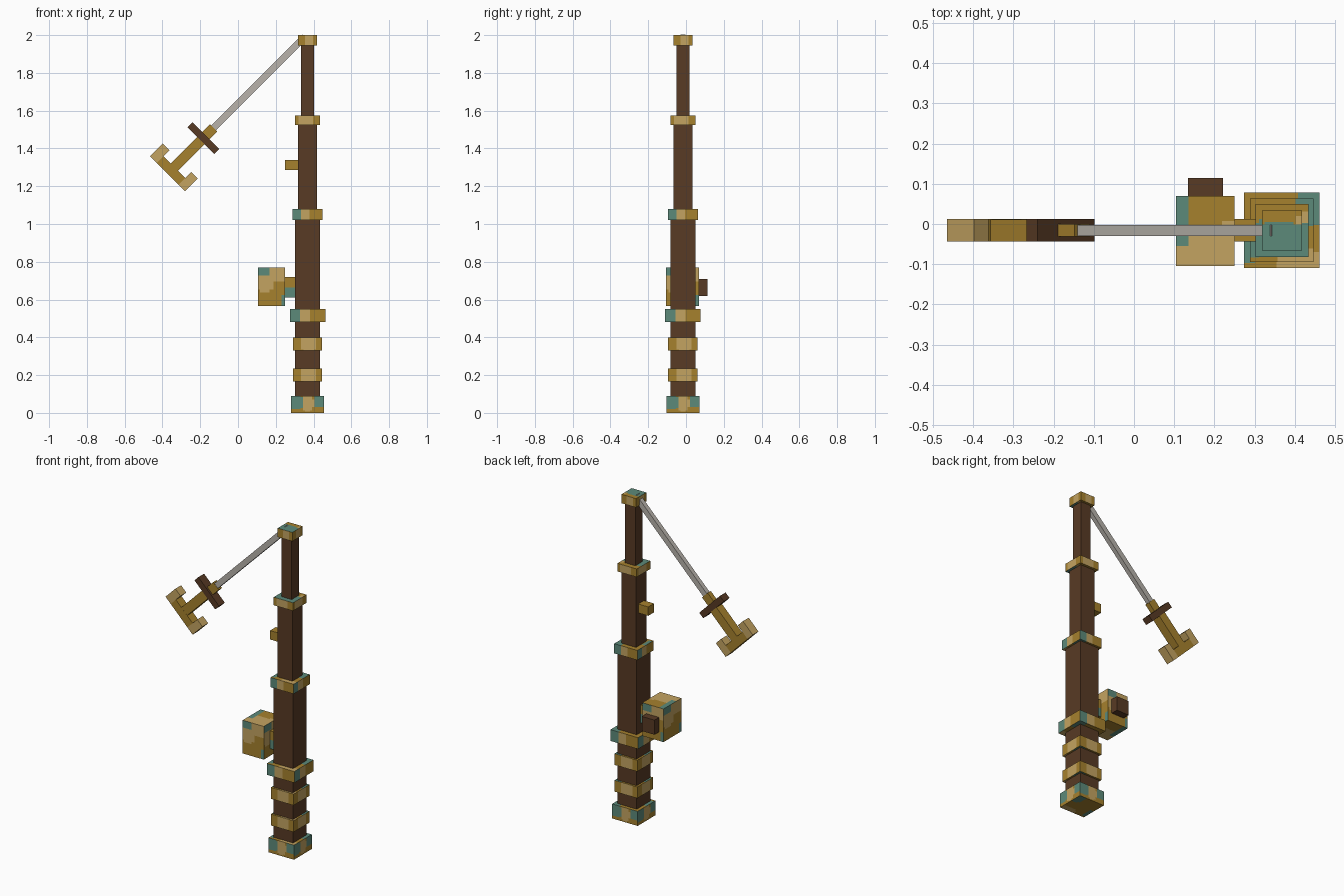
import bpy
import bmesh
import math
from mathutils import Vector, Matrix

cube = bpy.data.objects.get("Cube")
if cube:
    bpy.data.objects.remove(cube, do_unlink=True)


def material(name, rgb):
    m = bpy.data.materials.new(name)
    m.use_nodes = True
    m.diffuse_color = (*rgb, 1)
    m.node_tree.nodes["Principled BSDF"].inputs["Base Color"].default_value = (*rgb, 1)
    return m


GOLD = material("aged gold", (0.38, 0.22, 0.027))
TAN = material("pale brass", (0.55, 0.37, 0.12))
TEAL = material("green patina", (0.108, 0.255, 0.195))
BROWN = material("dark wood", (0.098, 0.043, 0.018))
GREY = material("line grey", (0.48, 0.45, 0.41))

AX, AY = 0.368, -0.016   # pole axis
Z = Vector((0, 0, 1))

# Patina patches on a face: colour slot, centre and half size as fractions
BAND_TOP = [(2, 0.95, 0.85, 0.25, 0.25), (2, 0.05, 0.3, 0.12, 0.2), (1, 0.75, 0.05, 0.3, 0.18)]
CAP_TOP = [(1, 0.95, 0.75, 0.1, 0.12), (2, 0.45, 0.33, 0.6, 0.36)]
PATTERNS = {
    "base": ([(2, 0.12, 0.6, 0.22, 0.42), (1, 0.5, 0.6, 0.18, 0.5), (2, 0.88, 0.72, 0.2, 0.35)], BAND_TOP),
    "grip": ([(1, 0.55, 0.55, 0.27, 0.55)], BAND_TOP),
    "stained": ([(2, 0.1, 0.5, 0.22, 0.9), (1, 0.4, 0.5, 0.18, 0.9)], BAND_TOP),
    "middle": ([(1, 0.35, 0.5, 0.25, 0.9)], BAND_TOP),
    "upper": ([(1, 0.45, 0.5, 0.3, 0.9)], CAP_TOP),
    "cap": ([(1, 0.55, 0.5, 0.22, 0.9)], CAP_TOP),
    "reel": ([(2, 0.1, 0.95, 0.33, 0.18), (2, 0.98, 0.1, 0.14, 0.2),
              (1, 0.25, 0.65, 0.33, 0.27), (1, 0.75, 0.85, 0.3, 0.2)],
             [(2, 0.08, 0.75, 0.14, 0.5), (1, 0.6, 0.2, 0.75, 0.36), (1, 0.9, 0.58, 0.14, 0.08)]),
    "mount": ([(2, 0.5, 0.2, 0.9, 0.32)], []),
}


def box(name, lo, hi, mat=None, pattern=None, frame=None):
    """Box between two corners; plain, or mottled with a patch pattern."""
    lo, hi = Vector(lo), Vector(hi)
    size = hi - lo
    bm = bmesh.new()
    bmesh.ops.create_cube(bm, size=1)
    bmesh.ops.translate(bm, verts=bm.verts, vec=(0.5, 0.5, 0.5))
    if pattern:
        bmesh.ops.subdivide_edges(bm, edges=bm.edges[:], cuts=13, use_grid_fill=True)
        side, top = PATTERNS[pattern]
        bm.normal_update()
        for f in bm.faces:
            c = f.calc_center_median() - Vector((0.5, 0.5, 0.5))
            flat = abs(f.normal.z) > 0.5
            right = Vector((1, 0, 0)) if flat else Z.cross(f.normal)
            s = c.dot(right) + 0.5
            t = (c.y if flat else c.z) + 0.5
            for slot, cx, cy, rx, ry in (top if flat else side):
                if ((s - cx) / rx) ** 4 + ((t - cy) / ry) ** 4 < 1:
                    f.material_index = slot
                    break
    for v in bm.verts:
        v.co = Vector(lo[i] + v.co[i] * size[i] for i in range(3))
    me = bpy.data.meshes.new(name)
    bm.to_mesh(me)
    bm.free()
    for m in ([GOLD, TAN, TEAL] if pattern else [mat or GOLD]):
        me.materials.append(m)
    ob = bpy.data.objects.new(name, me)
    bpy.context.collection.objects.link(ob)
    if frame:
        ob.matrix_world = frame
    return ob


def post(name, half, z0, z1, **kw):
    """Square section centred on the pole axis."""
    return box(name, (AX - half, AY - half, z0), (AX + half, AY + half, z1), **kw)


# Tapering wooden pole
post("lower_pole", 0.066, 0.02, 1.05, mat=BROWN)
post("middle_pole", 0.05, 1.05, 1.55, mat=BROWN)
post("upper_pole", 0.035, 1.55, 1.97, mat=BROWN)

# Metal bands
post("base_cap", 0.087, 0.0, 0.09, pattern="base")
post("lower_grip_band", 0.078, 0.165, 0.235, pattern="grip")
post("upper_grip_band", 0.078, 0.33, 0.40, pattern="grip")
post("handle_collar", 0.094, 0.48, 0.55, pattern="stained")
post("middle_collar", 0.079, 1.02, 1.08, pattern="stained")
post("upper_collar", 0.066, 1.525, 1.575, pattern="upper")
post("tip_cap", 0.05, 1.945, 2.0, pattern="cap")

# Line guide and reel
box("line_guide", (0.25, AY - 0.028, 1.285), (0.33, AY + 0.028, 1.34))
box("reel_mount", (0.24, AY - 0.028, 0.61), (0.31, AY + 0.028, 0.72), pattern="mount")
box("reel", (0.105, -0.105, 0.565), (0.25, 0.07, 0.77), pattern="reel")
box("reel_handle", (0.135, 0.06, 0.62), (0.222, 0.115, 0.71), mat=BROWN)

# Line and hook share a tilted frame: local z runs up the line
tilt = Matrix.Translation((-0.3725, AY, 1.2655)) @ Matrix.Rotation(math.radians(45), 4, "Y")


def hook_part(name, x0, x1, y, z0, z1, mat=GOLD):
    box(name, (x0, -y, z0), (x1, y, z1), mat=mat, frame=tilt)


hook_part("line", -0.017, 0.017, 0.014, 0.33, 1.026, GREY)
hook_part("line_sleeve", -0.027, 0.027, 0.0155, 0.27, 0.345)
hook_part("hook_crossbar", -0.1, 0.1, 0.028, 0.249, 0.287, BROWN)
hook_part("hook_shank", -0.028, 0.028, 0.0275, 0.05, 0.255)
hook_part("hook_base", -0.081, 0.081, 0.028, 0.0, 0.05)
for label, s in (("left", 1), ("right", -1)):
    xs = sorted((s * 0.081, s * 0.131))
    hook_part(label + "_hook_barb", xs[0], xs[1], 0.028, 0.0, 0.095, TAN)
